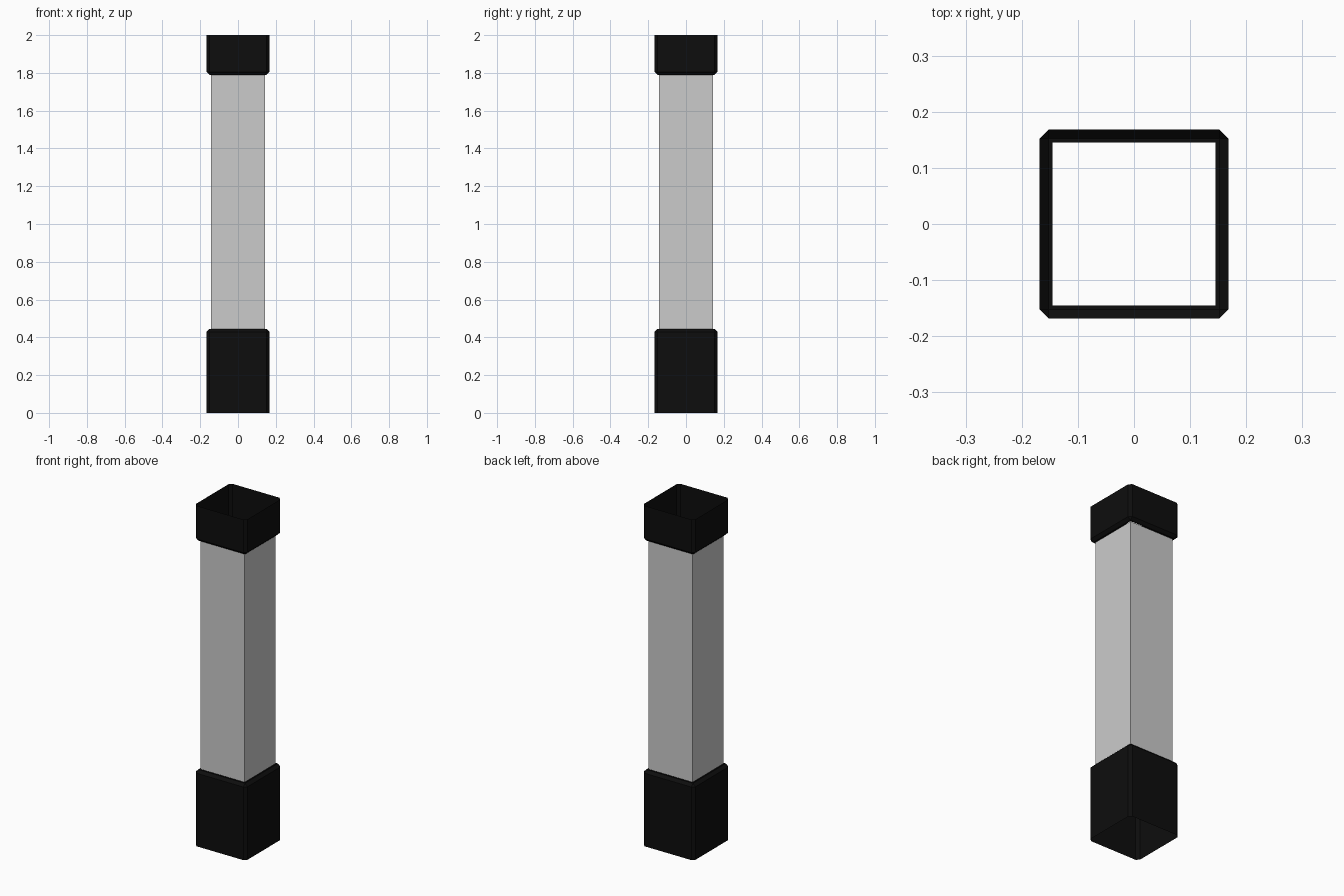
import bpy, bmesh

if "Cube" in bpy.data.objects:
    bpy.data.objects.remove(bpy.data.objects["Cube"])

OUTER, INNER, BEVEL = 0.168, 0.143, 0.016

black = bpy.data.materials.new("black")
black.diffuse_color = (0.004, 0.004, 0.004, 1)
black.use_nodes = True
black.node_tree.nodes["Principled BSDF"].inputs["Base Color"].default_value = black.diffuse_color


def box(half, z0, z1):
    bm = bmesh.new()
    bmesh.ops.create_cube(bm, size=1)
    for v in bm.verts:
        v.co.x *= 2 * half
        v.co.y *= 2 * half
        v.co.z = z1 if v.co.z > 0 else z0
    return bm


def facing(bm, sign):
    bm.normal_update()
    return [f for f in bm.faces if f.normal.z * sign > 0.99]


def finish(bm, name, material=None):
    mesh = bpy.data.meshes.new(name)
    bm.to_mesh(mesh)
    bm.free()
    if material:
        mesh.materials.append(material)
    obj = bpy.data.objects.new(name, mesh)
    bpy.context.collection.objects.link(obj)


def collar(name, z0, z1, open_side):
    # sleeve open at the outer end, bevelled everywhere else
    bm = box(OUTER, z0, z1)
    bmesh.ops.delete(bm, geom=facing(bm, open_side), context='FACES_ONLY')
    edges = [e for e in bm.edges if not e.is_boundary]
    bmesh.ops.bevel(bm, geom=edges, offset=BEVEL, segments=1, affect='EDGES')
    # ledge with a square hole meeting the shaft
    ledge = facing(bm, -open_side)
    bmesh.ops.inset_individual(bm, faces=ledge, thickness=OUTER - BEVEL - INNER)
    bmesh.ops.delete(bm, geom=ledge, context='FACES_ONLY')
    finish(bm, name, black)


# Open square shaft
bm = box(INNER, 0.445, 1.79)
bmesh.ops.delete(bm, geom=facing(bm, 1) + facing(bm, -1), context='FACES_ONLY')
finish(bm, "shaft")

# Black end collars
collar("base_collar", 0.0, 0.445, -1)
collar("top_collar", 1.79, 2.0, 1)
